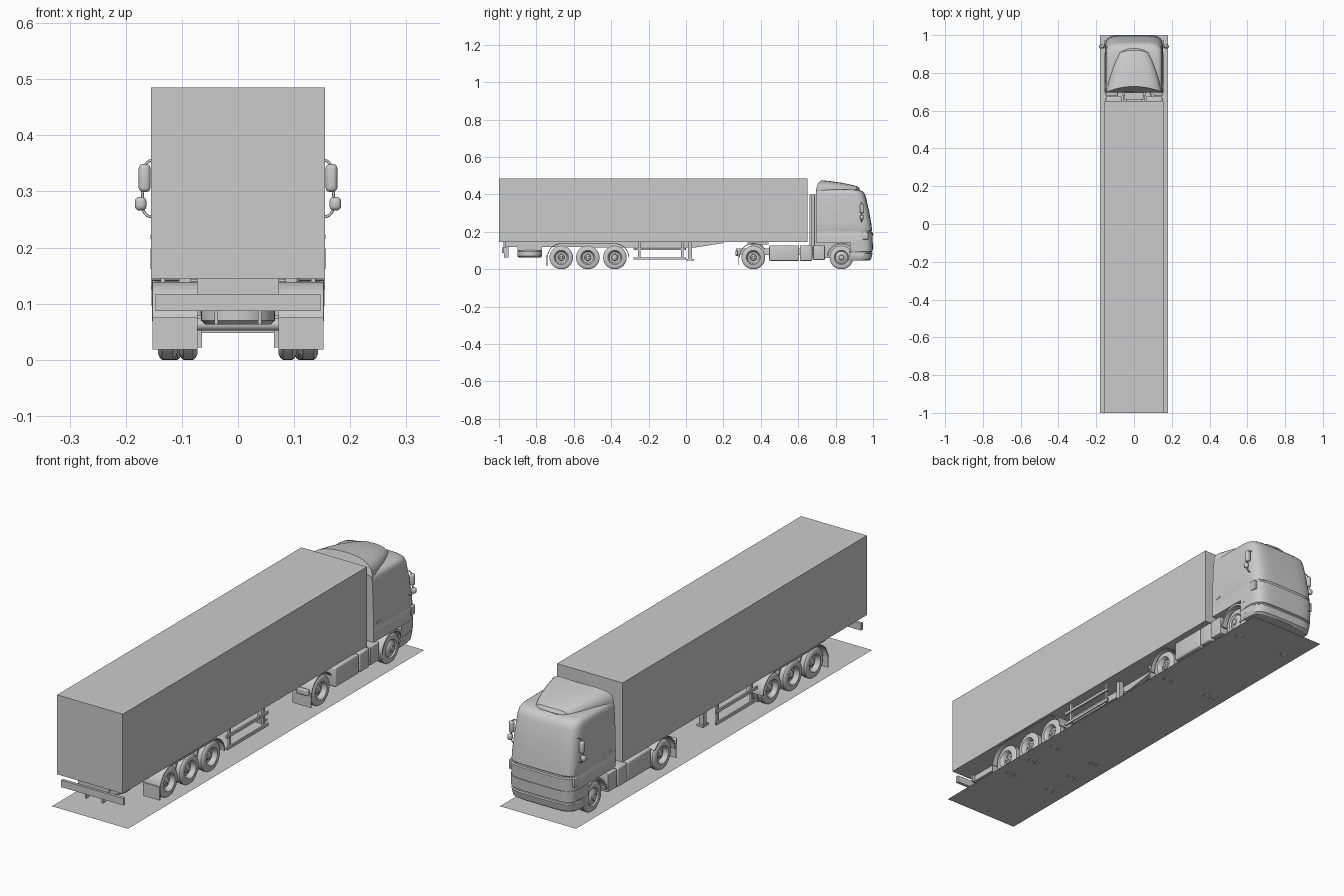
import bpy, bmesh
from math import sin, cos, pi, radians
from mathutils import Vector

if "Cube" in bpy.data.objects:
    bpy.data.objects.remove(bpy.data.objects["Cube"])


def finish(name, bm):
    bmesh.ops.recalc_face_normals(bm, faces=bm.faces)
    me = bpy.data.meshes.new(name)
    bm.to_mesh(me)
    bm.free()
    ob = bpy.data.objects.new(name, me)
    bpy.context.collection.objects.link(ob)
    return ob


def box(name, x0, x1, y0, y1, z0, z1, bevel=0):
    bm = bmesh.new()
    bmesh.ops.create_cube(bm, size=1)
    for v in bm.verts:
        v.co = Vector(((x0 + x1) / 2 + v.co.x * (x1 - x0),
                       (y0 + y1) / 2 + v.co.y * (y1 - y0),
                       (z0 + z1) / 2 + v.co.z * (z1 - z0)))
    if bevel:
        bmesh.ops.bevel(bm, geom=bm.edges[:], offset=bevel, segments=3,
                        profile=0.5, affect='EDGES')
    return finish(name, bm)


def pair(name, x0, x1, *rest):
    box(name + "_right", x0, x1, *rest)
    box(name + "_left", -x1, -x0, *rest)


def loft(name, rings, caps=True):
    bm = bmesh.new()
    rows = [[bm.verts.new(p) for p in r] for r in rings]
    n = len(rows[0])
    for a, b in zip(rows, rows[1:]):
        for i in range(n):
            bm.faces.new((a[i], a[(i + 1) % n], b[(i + 1) % n], b[i]))
    if caps:
        bm.faces.new(rows[0])
        bm.faces.new(rows[-1])
    return finish(name, bm)


def prism(name, profile, x0, x1):
    """Extrude a (y, z) outline across x."""
    return loft(name, [[(x, y, z) for y, z in profile] for x in (x0, x1)])


def lathe(name, profile, y, z, side=1, seg=36):
    """Spin (x, radius) points round an axle running along x."""
    return loft(name, [[(side * x, y + r * cos(2 * pi * i / seg), z + r * sin(2 * pi * i / seg))
                        for i in range(seg)] for x, r in profile])


def arc(y, r, a0, a1, n=10):
    return [(y + r * cos(radians(a0 + (a1 - a0) * i / n)),
             R + r * sin(radians(a0 + (a1 - a0) * i / n))) for i in range(n + 1)]


def tube(name, pts, radius):
    cu = bpy.data.curves.new(name, 'CURVE')
    cu.dimensions = '3D'
    cu.bevel_depth = radius
    cu.bevel_resolution = 2
    cu.use_fill_caps = True
    sp = cu.splines.new('BEZIER')
    sp.bezier_points.add(len(pts) - 1)
    for b, p in zip(sp.bezier_points, pts):
        b.co = p
        b.handle_left_type = b.handle_right_type = 'AUTO'
    bpy.context.collection.objects.link(bpy.data.objects.new(name, cu))


R = 0.063  # wheel radius and axle height
SIDES = ((1, "right"), (-1, "left"))

# Flat base under the whole vehicle
bm = bmesh.new()
bm.faces.new([bm.verts.new(p) for p in ((-.18, -1, .002), (.18, -1, .002), (.18, 1, .002), (-.18, 1, .002))])
finish("base_plane", bm)

# Trailer body and underframe
box("trailer_box", -.155, .155, -1, .65, .145, .485)
rail = [(-.975, .147), (-.975, .12), (.04, .115), (.2, .14), (.2, .147)]
for s, tag in SIDES:
    prism("trailer_rail_" + tag, rail, s * .04, s * .06)
box("rear_plate", -.073, .073, -.975, -.965, .115, .146)
box("rear_bumper", -.147, .147, -.985, -.972, .087, .117)
pair("bumper_bracket", .036, .042, -.972, -.95, .062, .12)
pair("landing_leg", .085, .105, .012, .032, .055, .146)
pair("landing_foot", .08, .11, .002, .042, .048, .056)
box("landing_crossbar", -.09, .09, .017, .027, .1, .11)

# Trailer side guards
for z in (.058, .108):
    pair("side_guard_rail", .138, .145, -.28, 0, z - .006, z + .006)
for y in (-.25, -.02):
    pair("side_guard_post", .13, .138, y - .006, y + .006, .052, .146)

# Spare wheel lying flat in its carrier
spare = lathe("spare_wheel", [(-.02, .04), (-.02, .058), (-.013, .066), (.013, .066), (.02, .058), (.02, .04)], 0, 0)
spare.rotation_euler = (0, pi / 2, 0)
spare.location = (0, -.835, .083)
pair("spare_hanger", .045, .052, -.9, -.77, .1, .12)

# Wheels
def tyre(x0, x1):
    return [(x0, .036), (x0, .052), (x0 + .004, .06), (x0 + .008, R), (x1 - .008, R),
            (x1 - .004, .06), (x1, .052), (x1, .038)]

DISH = [(.139, .034), (.122, .03), (.12, .018), (.132, .016), (.134, .009), (.138, .008)]
STEER = [(.139, .036), (.137, .033), (.143, .022), (.146, .014), (.15, .012), (.151, .006)]
for y in (-.667, -.525, -.38, .36):
    for s, tag in SIDES:
        lathe("inner_wheel_" + tag, tyre(.072, .105), y, R, s)
        lathe("outer_wheel_" + tag, tyre(.108, .143) + DISH, y, R, s)
    lathe("axle", [(-.11, .011), (.11, .011)], y, R, seg=16)
for s, tag in SIDES:
    lathe("front_wheel_" + tag, tyre(.1, .143) + STEER, .831, R, s)
lathe("front_axle", [(-.11, .011), (.11, .011)], .831, R, seg=16)

# Mudguards and mudflaps
for s, tag in SIDES:
    outer = arc(-.38, .076, 0, 90) + arc(-.667, .076, 90, 180)
    inner = arc(-.38, .072, 0, 90) + arc(-.667, .072, 90, 180)
    prism("trailer_mudguard_" + tag, outer + inner[::-1], s * .072, s * .152)
    prism("drive_mudguard_" + tag, arc(.36, .077, 35, 180) + arc(.36, .073, 180, 35), s * .072, s * .148)
    prism("front_mudguard_" + tag, arc(.831, .079, 5, 175, 18) + arc(.831, .071, 175, 5, 18), s * .09, s * .153)
pair("trailer_mudflap", .072, .152, -.746, -.741, .018, .075)
pair("drive_mudflap", .064, .15, .278, .282, .022, .08)

# Tractor chassis
pair("tractor_rail", .04, .055, .27, .95, .075, .11)
box("tractor_rear_crossmember", -.06, .06, .268, .278, .072, .112)
pair("tail_light", .09, .145, .264, .278, .074, .1, .004)
box("fifth_wheel_plate", -.07, .07, .33, .44, .133, .144)
box("fifth_wheel_mount", -.06, .06, .35, .41, .105, .135)
pair("fuel_tank", .065, .15, .445, .605, .045, .128, .006)
pair("side_locker", .065, .15, .609, .675, .045, .128, .006)
pair("cab_step", .085, .15, .68, .742, .05, .128, .003)
box("engine_block", -.06, .06, .68, .95, .06, .15)
box("air_intake", -.05, .05, .66, .696, .12, .4)
tube("exhaust_stack", [(.1, .68, .1), (.1, .68, .25), (.1, .68, .4)], .01)


# Cab shell: bowed, rounded-front sections stacked in z
def cab_ring(z, w, yf, yb, n=5.5, steps=28):
    ring = [(w, yb, z)]
    for i in range(steps + 1):
        t = pi * i / steps
        c, q = cos(t), max(sin(t), 0)
        ring.append((w * abs(c) ** (2 / n) * (1 if c > 0 else -1), yf - .12 + .12 * q ** (2 / n), z))
    return ring + [(-w, yb, z)]


cab = [(.143, .154, .997), (.195, .155, .999), (.198, .1535, .993), (.204, .1535, .993), (.207, .1545, .995),
       (.25, .154, .99), (.32, .152, .977), (.39, .149, .961), (.408, .147, .953),
       (.418, .143, .942), (.424, .135, .925), (.427, .12, .9)]
loft("cab_shell", [cab_ring(z, w, y, .695) for z, w, y in cab])
bumper = [(.048, .146, .98), (.055, .15, .99), (.085, .153, .997), (.088, .152, .992),
          (.093, .152, .992), (.096, .154, .998), (.143, .155, 1.0)]
loft("front_bumper", [cab_ring(z, w, y, .9) for z, w, y in bumper])
pair("corner_deflector", .144, .156, .945, .975, .16, .2, .003)
pair("door_handle", .152, .156, .72, .745, .215, .223)


# Roof air deflector: arches growing wider and taller toward the back
def arch(y, w, top, bow, n=3.2, steps=20):
    ring = []
    for i in range(steps + 1):
        t = pi * i / steps
        c, q = cos(t), max(sin(t), 0)
        x = abs(c) ** (2 / n) * (1 if c > 0 else -1)
        ring.append((w * x, y + bow * (1 - x * x), .405 + (top - .405) * q ** (2 / n)))
    return ring


roof = [(.915, .065, .428, .015), (.905, .08, .442, .015), (.87, .096, .452, .015), (.82, .115, .462, .015),
        (.76, .133, .47, .02), (.697, .148, .476, .032)]
loft("roof_deflector", [arch(*r) for r in roof])

# Mirrors on bent arms
pair("main_mirror", .156, .177, .93, .95, .299, .349, .008)
pair("wide_mirror", .163, .184, .93, .95, .266, .29, .008)
for s, tag in SIDES:
    tube("mirror_arm_" + tag, [(s * x, .938, z) for x, z in
         ((.142, .356), (.16, .353), (.168, .335), (.17, .29), (.165, .26), (.145, .253))], .0025)

# Smooth rounded parts, keep hard edges
bpy.ops.object.select_all(action='DESELECT')
for ob in bpy.data.objects:
    if ob.type == 'MESH':
        ob.select_set(True)
        bpy.context.view_layer.objects.active = ob
bpy.ops.object.shade_smooth_by_angle(angle=radians(32))
